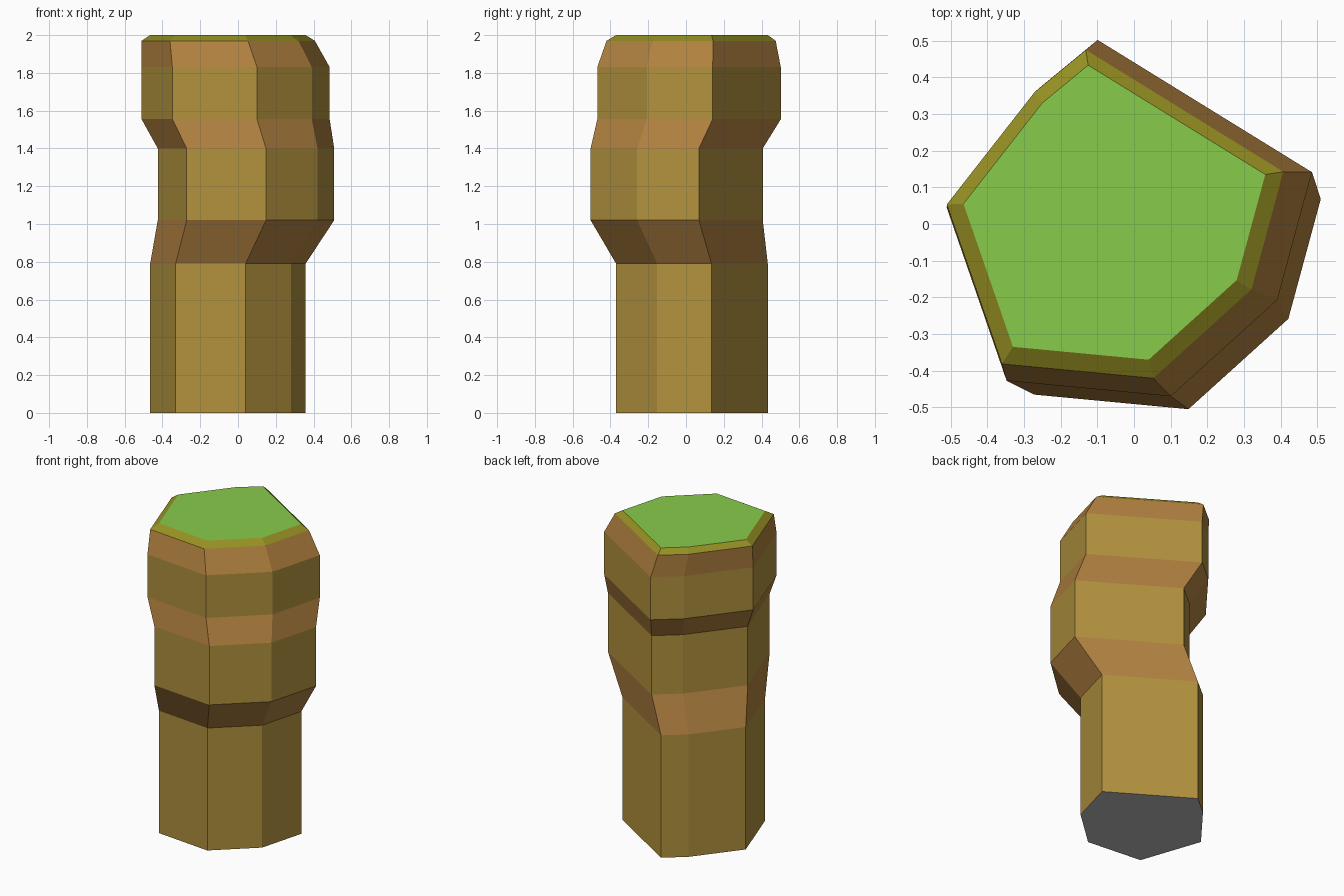
import bpy, bmesh

if "Cube" in bpy.data.objects:
    bpy.data.objects.remove(bpy.data.objects["Cube"])

# Seven-sided footprint shared by every ring (counter-clockwise from above)
OUTLINE = [(-0.465, 0.055), (-0.33, -0.335), (0.04, -0.37), (0.28, -0.153),
           (0.358, 0.135), (-0.125, 0.433), (-0.25, 0.33)]

# Rings from bottom to top: height, scale, x shift, y shift
RINGS = [(0.00, 1.00, 0.00, 0.00),
         (0.79, 1.00, 0.00, 0.00),
         (1.02, 1.135, 0.103, -0.085),
         (1.40, 1.135, 0.103, -0.085),
         (1.555, 1.21, 0.052, -0.022),
         (1.83, 1.21, 0.052, -0.022),
         (1.97, 1.115, 0.008, -0.008),
         (2.00, 1.00, 0.00, 0.00)]

# Material of each band between rings
BANDS = ["rock", "ledge", "rock", "ledge", "rock", "ledge", "grass_edge"]
COLOURS = {"rock": (0.44, 0.285, 0.047), "ledge": (0.44, 0.22, 0.05),
           "grass_edge": (0.305, 0.28, 0.017), "grass": (0.25, 0.60, 0.07),
           "underside": (0.5, 0.5, 0.5)}

mesh = bpy.data.meshes.new("rock_pillar")
slot = {}
for name, rgb in COLOURS.items():
    mat = bpy.data.materials.new(name)
    mat.diffuse_color = (*rgb, 1)
    mat.use_nodes = True
    mat.node_tree.nodes["Principled BSDF"].inputs["Base Color"].default_value = mat.diffuse_color
    slot[name] = len(mesh.materials)
    mesh.materials.append(mat)

# Pillar sides: loft the footprint through the rings
bm = bmesh.new()
loops = [[bm.verts.new((x * s + dx, y * s + dy, z)) for x, y in OUTLINE]
         for z, s, dx, dy in RINGS]
n = len(OUTLINE)
for low, high, band in zip(loops, loops[1:], BANDS):
    for i in range(n):
        j = (i + 1) % n
        bm.faces.new((low[i], low[j], high[j], high[i])).material_index = slot[band]

# Grass top and flat underside
bm.faces.new(loops[-1]).material_index = slot["grass"]
bm.faces.new(loops[0][::-1]).material_index = slot["underside"]
bm.to_mesh(mesh)
bm.free()

bpy.context.collection.objects.link(bpy.data.objects.new("rock_pillar", mesh))
